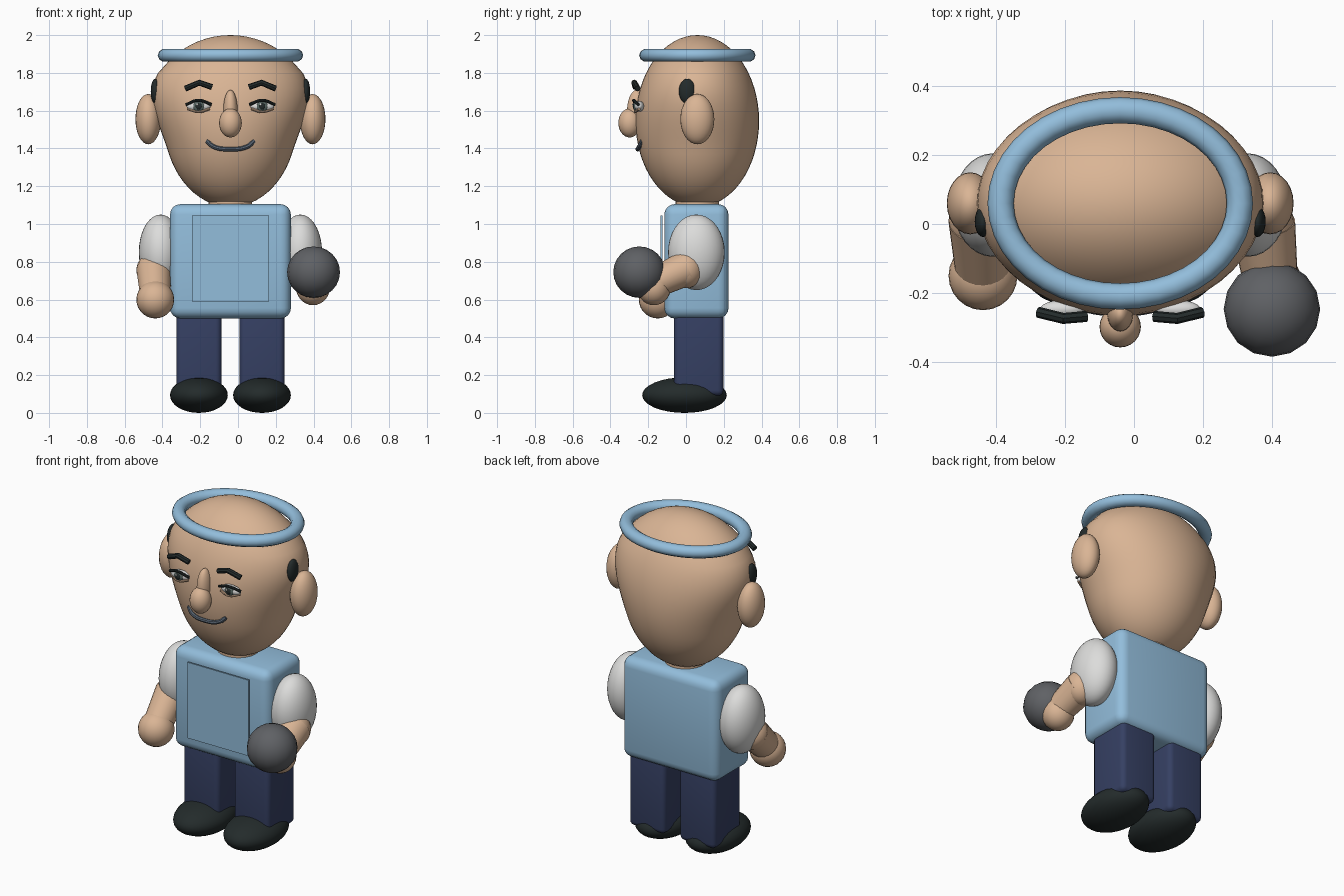
import bpy
import math
from mathutils import Vector

if "Cube" in bpy.data.objects:
    bpy.data.objects.remove(bpy.data.objects["Cube"])

CX, CY = -0.04, 0.06   # body axis


def colour(name, r, g, b):
    m = bpy.data.materials.new(name)
    m.diffuse_color = (r, g, b, 1)
    m.use_nodes = True
    m.node_tree.nodes["Principled BSDF"].inputs["Base Color"].default_value = m.diffuse_color
    return m


SKIN = colour("skin", 0.70, 0.46, 0.30)
BLUE = colour("light_blue", 0.29, 0.51, 0.71)
NAVY = colour("navy", 0.036, 0.051, 0.125)
BLACK = colour("soft_black", 0.017, 0.024, 0.024)
WHITE = colour("white", 0.72, 0.72, 0.71)
GREY = colour("dark_grey", 0.115, 0.12, 0.13)
SLATE = colour("slate", 0.10, 0.13, 0.17)
IRIS = colour("iris_green_grey", 0.10, 0.14, 0.13)


def finish(name, mat, angle=40):
    ob = bpy.context.object
    ob.name = name
    ob.data.materials.append(mat)
    bpy.ops.object.shade_smooth_by_angle(angle=math.radians(angle))
    return ob


def ellipsoid(name, mat, loc, half, seg=32, rings=18):
    bpy.ops.mesh.primitive_uv_sphere_add(segments=seg, ring_count=rings, radius=1, location=loc)
    bpy.context.object.scale = half
    bpy.ops.object.transform_apply(location=False, rotation=False, scale=True)
    return finish(name, mat)


def box(name, mat, lo, hi, bevel=0.0):
    lo, hi = Vector(lo), Vector(hi)
    bpy.ops.mesh.primitive_cube_add(size=1, location=(lo + hi) / 2)
    ob = bpy.context.object
    ob.scale = hi - lo
    bpy.ops.object.transform_apply(location=False, rotation=False, scale=True)
    if bevel:
        mod = ob.modifiers.new("round_edges", 'BEVEL')
        mod.width, mod.segments = bevel, 4
        bpy.ops.object.modifier_apply(modifier=mod.name)
    return finish(name, mat)


def taper(name, mat, a, b, r1, r2):
    a, b = Vector(a), Vector(b)
    bpy.ops.mesh.primitive_cone_add(vertices=24, radius1=r1, radius2=r2,
                                    depth=(b - a).length, location=(a + b) / 2)
    bpy.context.object.rotation_euler = (b - a).to_track_quat('Z', 'Y').to_euler()
    return finish(name, mat)


def tube(name, mat, points, radius, smooth=True):
    cu = bpy.data.curves.new(name, 'CURVE')
    cu.dimensions = '3D'
    cu.bevel_depth, cu.bevel_resolution, cu.use_fill_caps = radius, 2, True
    cu.resolution_u = 6
    if smooth:
        sp = cu.splines.new('BEZIER')
        sp.bezier_points.add(len(points) - 1)
        for bp, p in zip(sp.bezier_points, points):
            bp.co = p
            bp.handle_left_type = bp.handle_right_type = 'AUTO'
    else:
        sp = cu.splines.new('POLY')
        sp.points.add(len(points) - 1)
        for q, p in zip(sp.points, points):
            q.co = (*p, 1)
    ob = bpy.data.objects.new(name, cu)
    bpy.context.collection.objects.link(ob)
    bpy.ops.object.select_all(action='DESELECT')
    ob.select_set(True)
    bpy.context.view_layer.objects.active = ob
    bpy.ops.object.convert(target='MESH')
    return finish(name, mat)


# Head: ellipsoid, wide at the cranium and narrow at the jaw
head = ellipsoid("head", SKIN, (CX, CY, 1.545), (0.415, 0.327, 0.455), 48, 32)
for v in head.data.vertices:
    t = min(max((v.co.z + 0.17) / 0.46, 0), 1)
    v.co.x *= 0.85 + 0.27 * t * t * (3 - 2 * t) - 0.02 * (t > 0.99)

# Neck
bpy.ops.mesh.primitive_cylinder_add(vertices=32, radius=0.115, depth=0.16, location=(CX, CY, 1.12))
finish("neck", SKIN)

# Headband
bpy.ops.mesh.primitive_torus_add(major_segments=40, minor_segments=10, major_radius=1,
                                 minor_radius=0.1, location=(CX, CY, 1.893))
band = bpy.context.object
for v in band.data.vertices:
    r = math.hypot(v.co.x, v.co.y)
    c, s = v.co.x / r, v.co.y / r
    d = (r - 1) * 0.38
    v.co = (c * (0.347 + d), s * (0.27 + d), v.co.z * 0.35)
finish("headband", BLUE, 60)

# Nose
ellipsoid("nose_bridge", SKIN, (CX, -0.26, 1.60), (0.038, 0.052, 0.11), 24, 14)
ellipsoid("nose_tip", SKIN, (CX, -0.298, 1.535), (0.06, 0.06, 0.077), 24, 14)

# Mouth
tube("mouth", SLATE, [(CX - 0.125, -0.232, 1.44), (CX - 0.09, -0.247, 1.41), (CX, -0.256, 1.396),
                      (CX + 0.09, -0.247, 1.41), (CX + 0.125, -0.232, 1.44)], 0.012)

# Paired head and body parts
for s, side in ((-1, "right"), (1, "left")):
    def X(d):
        return CX + s * d

    ellipsoid("ear_" + side, SKIN, (X(0.435), CY, 1.555), (0.068, 0.09, 0.133), 24, 16)
    ellipsoid("sideburn_" + side, BLACK, (X(0.398), 0.007, 1.703), (0.024, 0.045, 0.066), 20, 12)

    # Eyes
    ellipsoid("eye_white_" + side, WHITE, (X(0.168), -0.247, 1.623), (0.064, 0.026, 0.028), 24, 14)
    ellipsoid("iris_" + side, IRIS, (X(0.168), -0.265, 1.623), (0.03, 0.013, 0.028), 20, 10)
    ellipsoid("pupil_" + side, BLACK, (X(0.168), -0.274, 1.623), (0.017, 0.008, 0.017), 16, 8)
    ellipsoid("eye_glint_" + side, WHITE, (X(0.168) - 0.008, -0.281, 1.632), (0.006, 0.004, 0.006), 12, 8)
    tube("upper_lid_" + side, BLACK, [(X(0.10), -0.266, 1.632), (X(0.168), -0.277, 1.655),
                                      (X(0.236), -0.252, 1.632)], 0.008)
    tube("lower_lid_" + side, SKIN, [(X(0.11), -0.262, 1.610), (X(0.168), -0.268, 1.594),
                                     (X(0.228), -0.248, 1.610)], 0.007)

    # Eyebrow
    tube("eyebrow_" + side, BLACK, [(X(0.098), -0.268, 1.725), (X(0.165), -0.274, 1.748),
                                    (X(0.238), -0.256, 1.717)], 0.016, False)

    # Sleeve, leg, shoe
    ellipsoid("sleeve_" + side, WHITE, (X(0.37), 0.055, 0.85), (0.115, 0.15, 0.2))
    x = X(0.167)
    box("leg_" + side, NAVY, (x - 0.119, -0.063, 0.09), (x + 0.119, 0.198, 0.56), 0.03)
    ellipsoid("shoe_" + side, BLACK, (x, -0.008, 0.094), (0.153, 0.224, 0.094), 32, 16)

# Torso with a raised front panel
box("torso", BLUE, (-0.36, -0.115, 0.50), (0.28, 0.225, 1.105), 0.055)
box("front_panel", BLUE, (-0.243, -0.134, 0.59), (0.165, -0.125, 1.045))

# Lowered arm
ellipsoid("elbow_right", SKIN, (-0.445, 0.01, 0.755), (0.093, 0.093, 0.093), 24, 14)
taper("forearm_right", SKIN, (-0.445, 0.01, 0.76), (-0.438, -0.14, 0.62), 0.093, 0.08)
ellipsoid("hand_right", SKIN, (-0.438, -0.15, 0.60), (0.1, 0.1, 0.1), 24, 14)

# Raised arm holding a ball
ellipsoid("elbow_left", SKIN, (0.375, 0.0, 0.76), (0.09, 0.09, 0.1), 24, 14)
taper("forearm_left", SKIN, (0.375, 0.0, 0.765), (0.395, -0.16, 0.69), 0.093, 0.08)
ellipsoid("hand_left", SKIN, (0.397, -0.17, 0.665), (0.09, 0.09, 0.095), 24, 14)
ellipsoid("ball", GREY, (0.40, -0.247, 0.745), (0.14, 0.138, 0.136), 16, 12)
